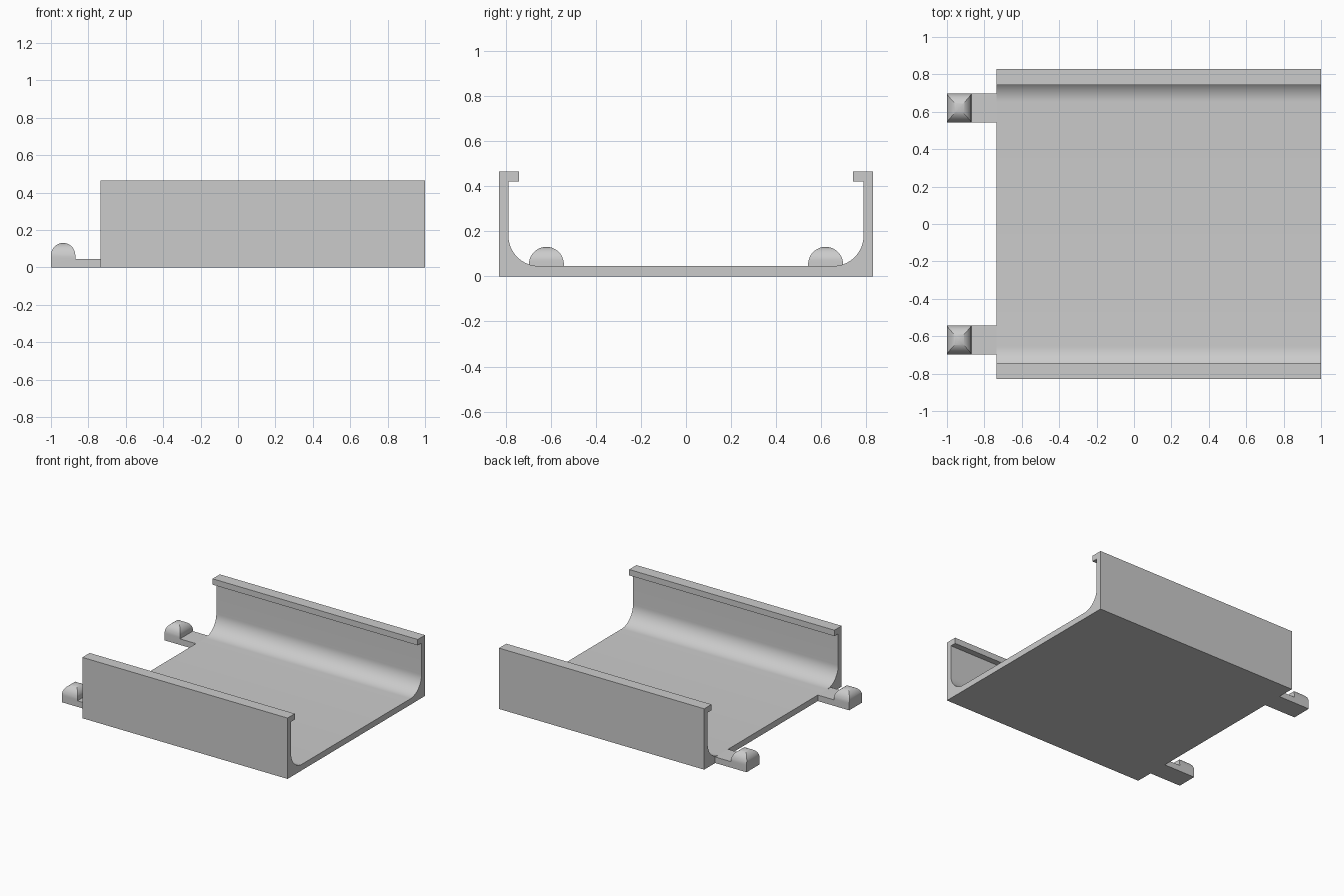
import bpy
import math
from mathutils import Matrix

cube = bpy.data.objects.get("Cube")
if cube:
    bpy.data.objects.remove(cube, do_unlink=True)

grey = bpy.data.materials.new("light grey")
grey.use_nodes = True
colour = (0.6, 0.6, 0.6, 1)
grey.diffuse_color = colour
grey.node_tree.nodes["Principled BSDF"].inputs["Base Color"].default_value = colour

HALF_Y, HEIGHT, FLOOR = 0.83, 0.465, 0.046
BODY_X0, BODY_X1 = -0.735, 1.0
KNOB_X0, KNOB_X1 = -1.0, -0.87
ARM_Y0, ARM_Y1, KNOB_TOP = 0.542, 0.697, 0.131


def arc(cx, cz, r, start, end, steps):
    angles = [math.radians(start + (end - start) * i / steps) for i in range(steps + 1)]
    return [(cx + r * math.cos(a), cz + r * math.sin(a)) for a in angles]


def extrude(name, profile, lo, hi, axis):
    """Prism from a profile of (horizontal, z) points, running along x or y."""
    n = len(profile)
    place = (lambda p, d: (d, p[0], p[1])) if axis == "x" else (lambda p, d: (p[0], d, p[1]))
    verts = [place(p, d) for d in (lo, hi) for p in profile]
    faces = [list(range(n))[::-1], list(range(n, 2 * n))]
    faces += [(i, (i + 1) % n, n + (i + 1) % n, n + i) for i in range(n)]
    mesh = bpy.data.meshes.new(name)
    mesh.from_pydata(verts, [], faces)
    if axis == "y":
        mesh.flip_normals()
    mesh.materials.append(grey)
    obj = bpy.data.objects.new(name, mesh)
    bpy.context.collection.objects.link(obj)
    return obj


def select(obj):
    bpy.ops.object.select_all(action="DESELECT")
    obj.select_set(True)
    bpy.context.view_layer.objects.active = obj


def smooth(obj):
    select(obj)
    bpy.ops.object.shade_smooth_by_angle(angle=math.radians(30))


def arch(a, b):
    """Upright block outline with a half-round top."""
    r = (b - a) / 2
    return [(a, 0), (b, 0)] + arc((a + b) / 2, KNOB_TOP - r, r, 0, 180, 24)


# Channel: flat floor, filleted walls and inward lips
wall, lip, under, r = HALF_Y - 0.042, 0.742, 0.42, 0.135
half = [(HALF_Y, 0), (HALF_Y, HEIGHT), (lip, HEIGHT), (lip, under), (wall, under)]
half += arc(wall - r, FLOOR + r, r, 0, -90, 16)
channel = extrude("channel", half + [(-y, z) for y, z in reversed(half)],
                  BODY_X0, BODY_X1, "x")
channel.data.flip_normals()
smooth(channel)

# Knob: two crossing arches, with the arm joining it to the channel
knob = extrude("left_knob", arch(ARM_Y0, ARM_Y1), KNOB_X0, KNOB_X1, "x")
cutter = extrude("knob_cutter", arch(KNOB_X0, KNOB_X1), ARM_Y0 - 0.1, ARM_Y1 + 0.1, "y")
cutter.hide_render = True
mod = knob.modifiers.new("cross", "BOOLEAN")
mod.operation = "INTERSECT"
mod.solver = "EXACT"
mod.object = cutter
select(knob)
bpy.ops.object.modifier_apply(modifier=mod.name)
bpy.data.objects.remove(cutter, do_unlink=True)
smooth(knob)

arm = extrude("left_arm", [(ARM_Y0, 0), (ARM_Y1, 0), (ARM_Y1, FLOOR), (ARM_Y0, FLOOR)],
              KNOB_X1, BODY_X0, "x")

# Mirror the connector to the other side
for obj in (knob, arm):
    twin = obj.copy()
    twin.data = obj.data.copy()
    twin.name = obj.name.replace("left", "right")
    twin.data.transform(Matrix.Scale(-1, 4, (0, 1, 0)))
    twin.data.flip_normals()
    bpy.context.collection.objects.link(twin)

# Sides: the front faces -y, so the +y connector is the rear one
for obj in list(bpy.context.collection.objects):
    if obj.name.startswith("left_"):
        obj.name = obj.name.replace("left", "rear")
    elif obj.name.startswith("right_"):
        obj.name = obj.name.replace("right", "front")
